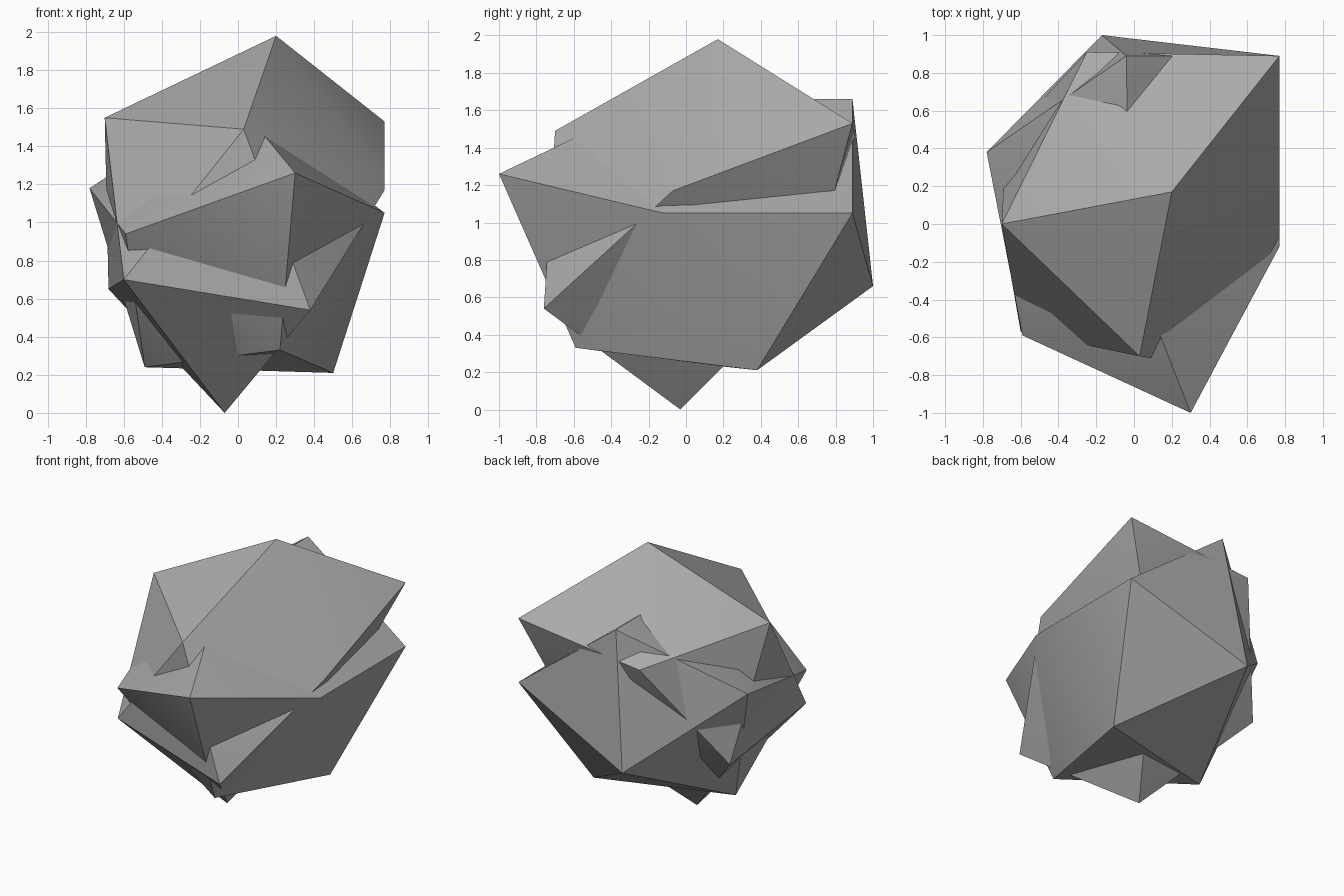
import bpy, bmesh, math

cube = bpy.data.objects.get("Cube")
if cube:
    bpy.data.objects.remove(cube, do_unlink=True)

# Single stone colour
stone = bpy.data.materials.new("stone_grey")
stone.use_nodes = True
colour = (0.4, 0.4, 0.4, 1)
stone.diffuse_color = colour
stone.node_tree.nodes["Principled BSDF"].inputs["Base Color"].default_value = colour


def chunk(name, corners):
    """A faceted stone: the convex hull around its corner points."""
    bm = bmesh.new()
    for corner in corners:
        bm.verts.new(corner)
    hull = bmesh.ops.convex_hull(bm, input=bm.verts[:])
    loose = {g for g in hull["geom_interior"] + hull["geom_unused"]
             if isinstance(g, bmesh.types.BMVert)}
    bmesh.ops.delete(bm, geom=list(loose), context="VERTS")
    bmesh.ops.recalc_face_normals(bm, faces=bm.faces[:])
    mesh = bpy.data.meshes.new(name)
    bm.to_mesh(mesh)
    bm.free()
    mesh.materials.append(stone)
    obj = bpy.data.objects.new(name, mesh)
    bpy.context.collection.objects.link(obj)
    bpy.ops.object.select_all(action="DESELECT")
    obj.select_set(True)
    bpy.context.view_layer.objects.active = obj
    bpy.ops.object.shade_smooth_by_angle(angle=math.radians(30))
    return obj


# Tall chunk: peak, upper ring, lower ring, bottom tip
chunk("tall_stone", [
    (0.20, 0.17, 1.98),
    (0.03, -0.70, 1.49), (0.77, -0.07, 1.17), (0.77, 0.89, 1.53),
    (-0.25, 0.91, 1.42), (-0.70, 0.0, 1.55),
    (0.38, -0.76, 0.54), (0.40, 0.67, 0.70),
    (-0.68, 0.45, 0.65), (-0.60, -0.57, 0.70),
    (-0.07, -0.03, 0.0),
])

# Wide chunk: crown, upper ring, back corners, base
chunk("wide_stone", [
    (-0.03, -0.16, 1.66),
    (0.30, -1.0, 1.26), (0.77, -0.12, 1.05), (0.77, 0.89, 1.05),
    (-0.04, 0.89, 1.66), (-0.78, 0.38, 1.18), (-0.59, -0.59, 0.94),
    (-0.17, 1.0, 0.66),
    (0.50, 0.38, 0.21), (0.22, -0.59, 0.33), (-0.49, 0.11, 0.24),
])
